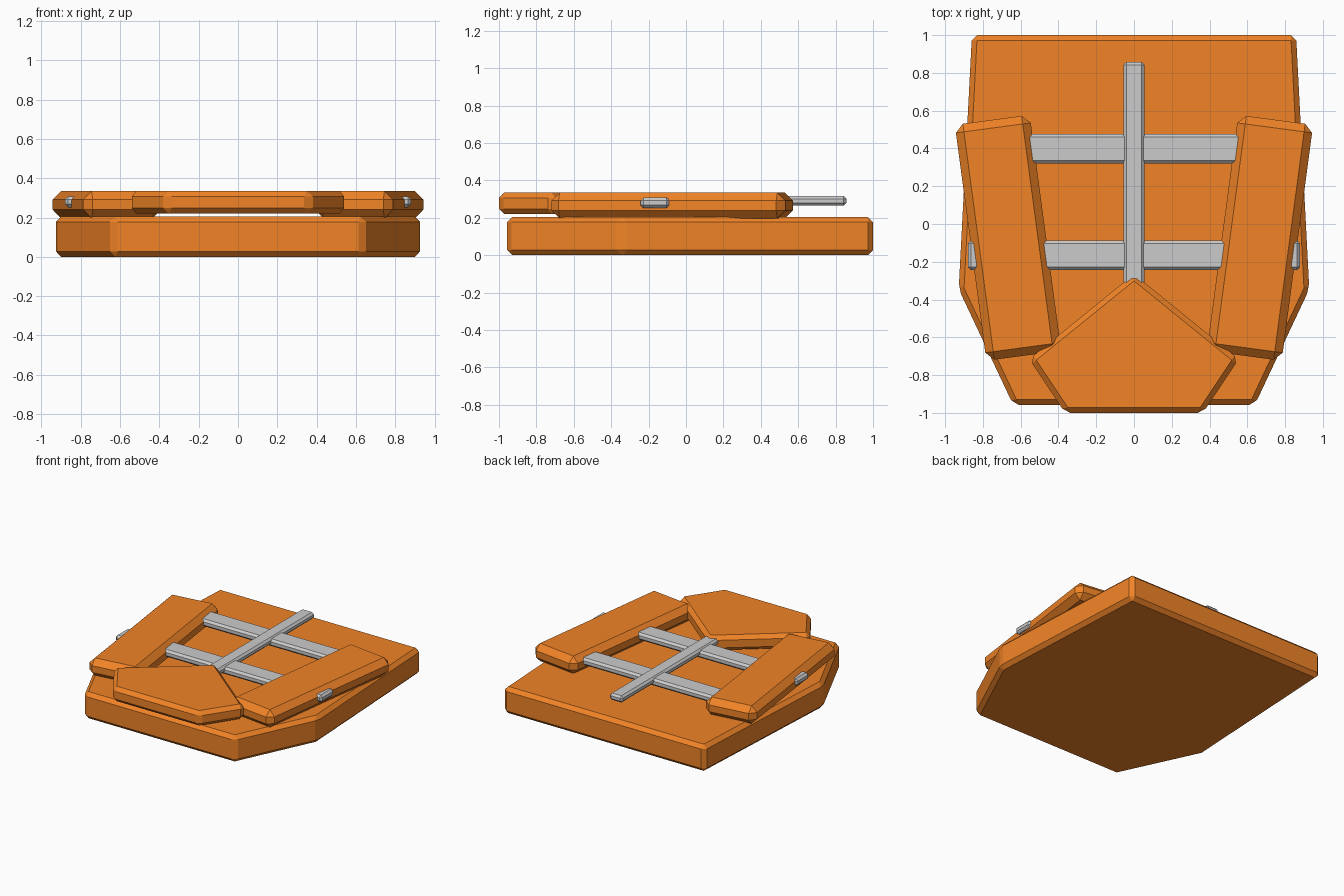
import bpy, bmesh, math
from mathutils import Matrix

if "Cube" in bpy.data.objects:
    bpy.data.objects.remove(bpy.data.objects["Cube"])

orange = bpy.data.materials.new("orange")
orange.diffuse_color = (0.88, 0.23, 0.02, 1)
orange.use_nodes = True
orange.node_tree.nodes["Principled BSDF"].inputs["Base Color"].default_value = orange.diffuse_color


def slab(name, outline, z0, z1, bevel, mat=None, matrix=None):
    """Extrude an outline from z0 to z1 and chamfer every edge."""
    bm = bmesh.new()
    face = bm.faces.new([bm.verts.new((x, y, z0)) for x, y in outline])
    ext = bmesh.ops.extrude_face_region(bm, geom=[face])
    for v in ext["geom"]:
        if isinstance(v, bmesh.types.BMVert):
            v.co.z = z1
    bmesh.ops.bevel(bm, geom=bm.edges[:], offset=bevel, segments=1,
                    affect='EDGES', profile=0.5)
    if matrix:
        bm.transform(matrix)
    bmesh.ops.recalc_face_normals(bm, faces=bm.faces[:])
    me = bpy.data.meshes.new(name)
    bm.to_mesh(me)
    bm.free()
    if mat:
        me.materials.append(mat)
    ob = bpy.data.objects.new(name, me)
    bpy.context.collection.objects.link(ob)
    return ob


def mirrored(half):
    """Complete a right-hand outline across x = 0."""
    return half + [(-x, y) for x, y in reversed(half) if x]


def rect(x0, x1, y0, y1):
    return [(x0, y0), (x1, y0), (x1, y1), (x0, y1)]


# Thick base plate
slab("base_plate", mirrored([(0.64, -0.957), (0.928, -0.345), (0.858, 1.0)]),
     0, 0.205, 0.028, orange)

# Five-sided front plate
slab("front_plate", mirrored([(0.365, -1.0), (0.555, -0.715), (0, -0.265)]),
     0.22, 0.335, 0.028, orange)

# Splayed side plates
for side, s in (("right", 1), ("left", -1)):
    m = Matrix.Translation((s * 0.667, -0.073, 0)) @ Matrix.Rotation(-s * math.radians(7.6), 4, 'Z')
    slab(side + "_plate", rect(-0.2, 0.2, -0.63, 0.63), 0.197, 0.335, 0.043, orange, m)

# Grey frame: two cross bars and a centre bar
for name, y in (("front_cross_bar", -0.165), ("rear_cross_bar", 0.398)):
    slab(name, rect(-0.88, 0.88, y - 0.078, y + 0.078), 0.252, 0.308, 0.016)
slab("centre_bar", rect(-0.055, 0.055, -0.6, 0.858), 0.265, 0.317, 0.015)
